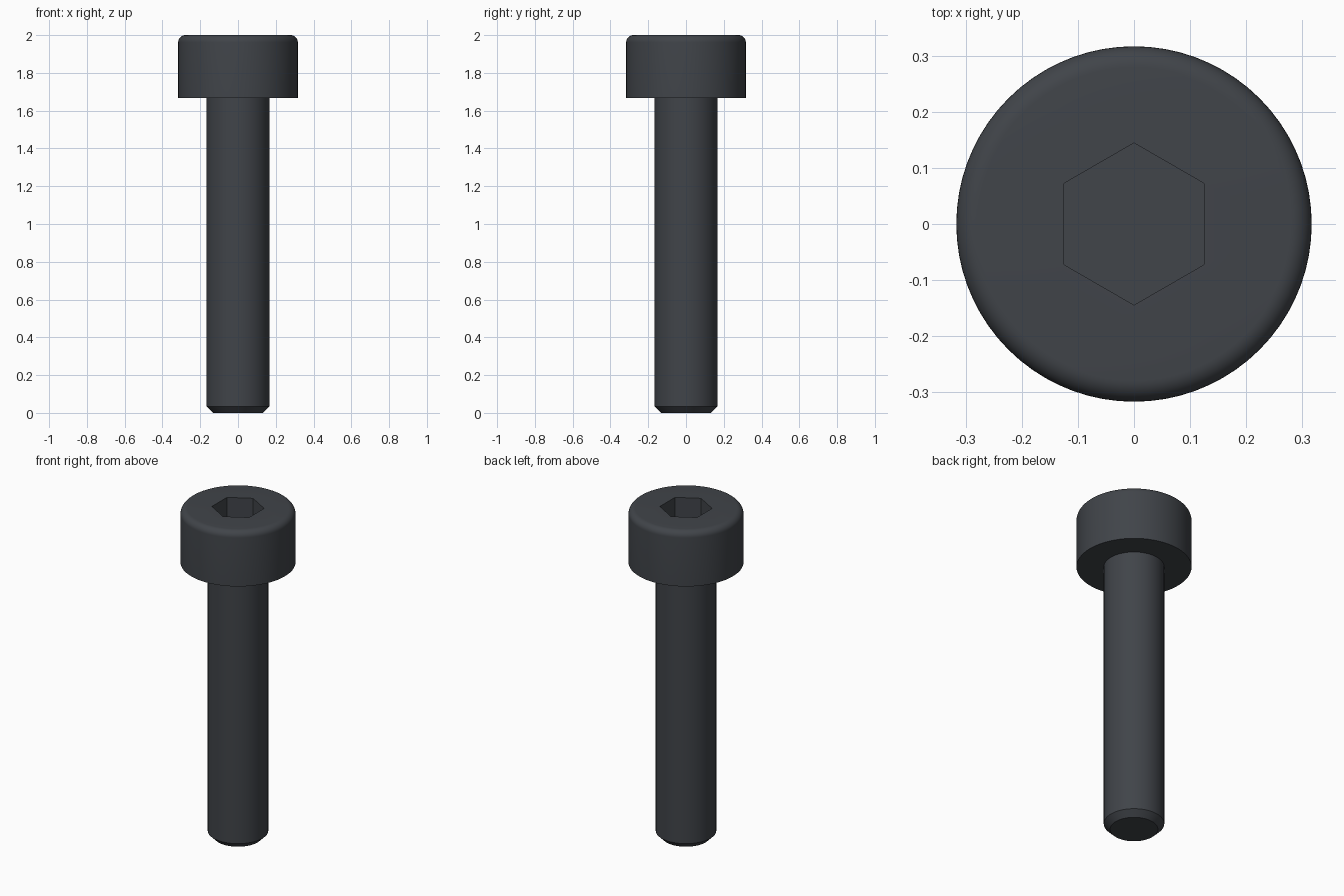
import bpy
import bmesh
from math import sin, cos, pi, radians, sqrt

cube = bpy.data.objects.get("Cube")
if cube:
    bpy.data.objects.remove(cube)

SEGMENTS = 72
SHANK_R, HEAD_R = 0.1667, 0.3167
HEAD_BASE, TOP = 1.667, 2.0
CHAMFER, FILLET = 0.035, 0.038
HEX_R, HEX_DEPTH = 0.25 / sqrt(3), 0.167

steel = bpy.data.materials.new("dark steel")
steel.use_nodes = True
colour = (0.052, 0.058, 0.067, 1)
steel.diffuse_color = colour
steel.node_tree.nodes["Principled BSDF"].inputs["Base Color"].default_value = colour

bm = bmesh.new()


def ring(radius, z, sides, turn=0.0):
    """Closed loop of vertices around the z axis."""
    angles = [2 * pi * i / sides + turn for i in range(sides)]
    return [bm.verts.new((radius * cos(a), radius * sin(a), z)) for a in angles]


def skin(lower, upper):
    """Wall of quads between two loops."""
    n = len(lower)
    for i in range(n):
        j = (i + 1) % n
        bm.faces.new((lower[i], lower[j], upper[j], upper[i]))


# Outer profile: chamfered tip, shank, head underside, side and rounded rim
profile = [(SHANK_R - CHAMFER, 0), (SHANK_R, CHAMFER),
           (SHANK_R, HEAD_BASE), (HEAD_R, HEAD_BASE)]
for k in range(9):
    a = pi / 2 * k / 8
    profile.append((HEAD_R - FILLET + FILLET * cos(a), TOP - FILLET + FILLET * sin(a)))
rings = [ring(r, z, SEGMENTS) for r, z in profile]
for lower, upper in zip(rings, rings[1:]):
    skin(lower, upper)
bm.faces.new(rings[0][::-1])

# Hexagonal socket with corners pointing along y
socket_floor = ring(HEX_R, TOP - HEX_DEPTH, 6, pi / 6)
socket_rim = ring(HEX_R, TOP, 6, pi / 6)
skin(socket_rim, socket_floor)
bm.faces.new(socket_floor)

# Flat head top between the rounded rim and the socket
border = []
for loop in (rings[-1], socket_rim):
    for i, v in enumerate(loop):
        border.append(bm.edges.get((v, loop[(i + 1) % len(loop)])))
bmesh.ops.triangle_fill(bm, edges=border, use_beauty=True, normal=(0, 0, 1))
bmesh.ops.recalc_face_normals(bm, faces=bm.faces[:])

mesh = bpy.data.meshes.new("socket_head_bolt")
bm.to_mesh(mesh)
bm.free()
mesh.materials.append(steel)
bolt = bpy.data.objects.new("socket_head_bolt", mesh)
bpy.context.collection.objects.link(bolt)

# Smooth round walls, crisp chamfer, head and socket edges
bpy.ops.object.select_all(action='DESELECT')
bolt.select_set(True)
bpy.context.view_layer.objects.active = bolt
bpy.ops.object.shade_smooth_by_angle(angle=radians(30))
